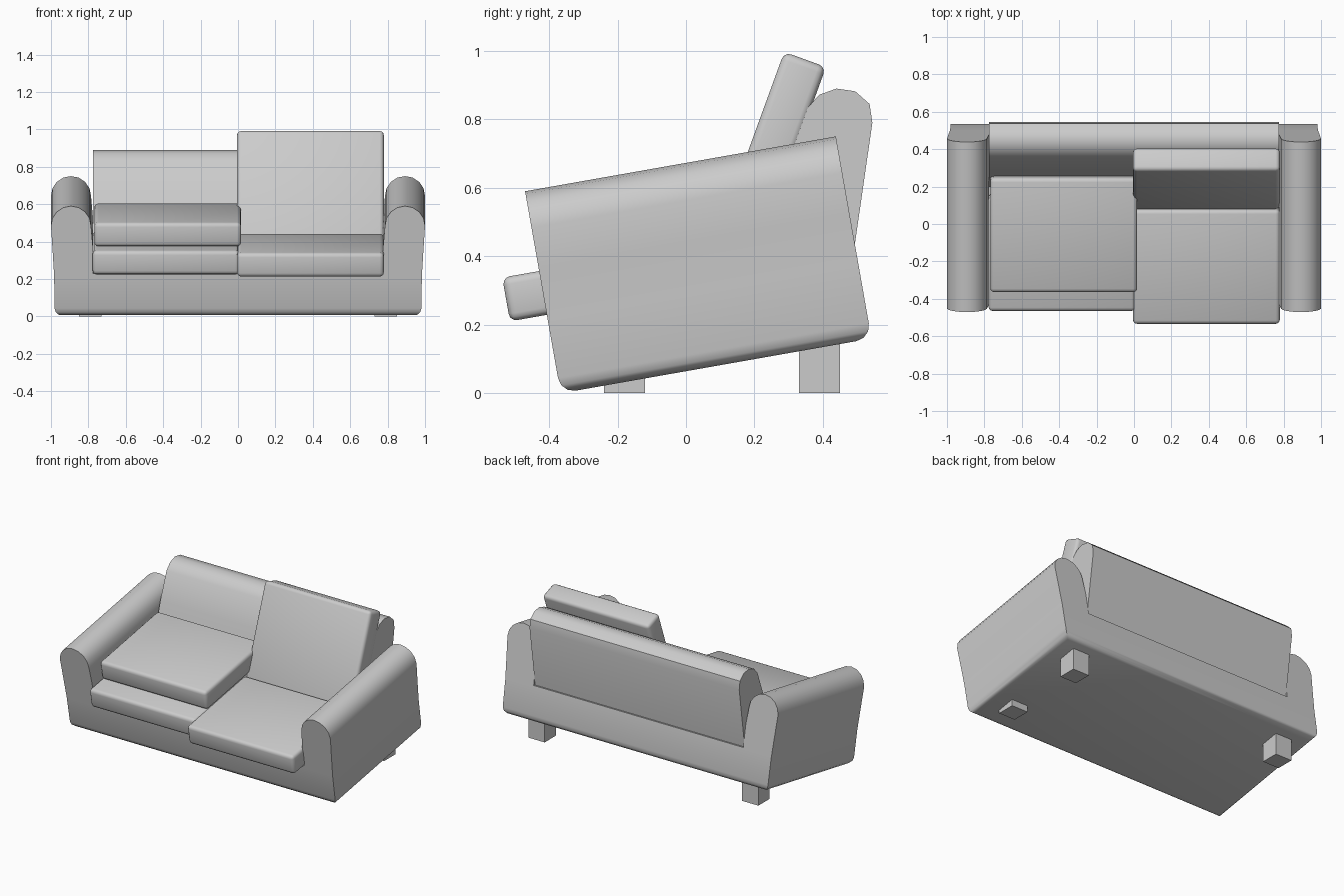
import bpy, bmesh
from math import radians, sin, cos, pi
from mathutils import Matrix

cube = bpy.data.objects.get("Cube")
if cube:
    bpy.data.objects.remove(cube)

grey = bpy.data.materials.new("grey fabric")
grey.use_nodes = True
COLOUR = (0.6, 0.6, 0.6, 1)
grey.diffuse_color = COLOUR
grey.node_tree.nodes["Principled BSDF"].inputs["Base Color"].default_value = COLOUR

# The whole sofa body leans forward on its short front leg
TILT = Matrix.Translation((0, 0.088, 0.079)) @ Matrix.Rotation(radians(10), 4, "X")


def finish(name, bm, matrix, smooth=True):
    bmesh.ops.recalc_face_normals(bm, faces=bm.faces)
    mesh = bpy.data.meshes.new(name)
    bm.to_mesh(mesh)
    bm.free()
    mesh.materials.append(grey)
    obj = bpy.data.objects.new(name, mesh)
    bpy.context.collection.objects.link(obj)
    obj.matrix_world = matrix
    if smooth:
        bpy.ops.object.select_all(action="DESELECT")
        obj.select_set(True)
        bpy.context.view_layer.objects.active = obj
        bpy.ops.object.shade_smooth_by_angle(angle=radians(40))
    return obj


def prism(points, offset):
    """Extrude a closed outline of 3D points along an offset."""
    bm = bmesh.new()
    face = bm.faces.new([bm.verts.new(p) for p in points])
    new = bmesh.ops.extrude_face_region(bm, geom=[face])["geom"]
    bmesh.ops.translate(bm, vec=offset,
                        verts=[v for v in new if isinstance(v, bmesh.types.BMVert)])
    return bm


def box(name, size, matrix, bevel=0):
    bm = bmesh.new()
    bmesh.ops.create_cube(bm, size=1, matrix=Matrix.Diagonal((*size, 1)))
    if bevel:
        bmesh.ops.bevel(bm, geom=bm.edges[:], offset=bevel, segments=3,
                        profile=0.5, affect="EDGES")
    return finish(name, bm, matrix, bevel > 0)


# Base and arms: one U-shaped profile with rounded arm tops
DEPTH = 0.923
arc = [(0.893 + 0.107 * cos(i * pi / 8), 0.493 + 0.107 * sin(i * pi / 8)) for i in range(9)]
half = [(0.98, 0), (0.983, 0.22), (0.992, 0.37)] + arc + [(0.776, 0.38), (0.775, 0.233)]
outline = half + [(-x, z) for x, z in reversed(half)]
bm = prism([(x, -DEPTH / 2, z) for x, z in outline], (0, DEPTH, 0))
bottom = [e for e in bm.edges if all(v.co.z < 0.001 for v in e.verts)]
bmesh.ops.bevel(bm, geom=bottom, offset=0.045, segments=3, profile=0.5, affect="EDGES")
finish("base_and_arms", bm, TILT)

# Backrest with a rounded top
back = [(0.46, 0.2), (0.545, 0.79), (0.537, 0.845), (0.495, 0.882), (0.44, 0.89),
        (0.39, 0.872), (0.352, 0.83), (0.285, 0.65), (0.2, 0.35)]
finish("backrest", prism([(-0.775, y, z) for y, z in back], (1.55, 0, 0)), Matrix())

# Cushions: two on the seat, one stacked on top, one propped against the back
CUSHION = (0.785, 0.622, 0.13)
for name, x, y, z in (("left_seat_cushion", 0.387, -0.26, 0.298),
                      ("right_seat_cushion", -0.385, -0.19, 0.298),
                      ("stacked_cushion", -0.376, -0.065, 0.428)):
    box(name, CUSHION, TILT @ Matrix.Translation((x, y, z)), 0.022)
lean = Matrix.Translation((0.387, 0.242, 0.683)) @ Matrix.Rotation(radians(70), 4, "X")
box("propped_cushion", CUSHION, lean, 0.022)

# Legs: two at the back, one at the front, the other front one is missing
for name, x, y, height in (("back_left_leg", 0.79, 0.39, 0.2),
                           ("back_right_leg", -0.79, 0.39, 0.2),
                           ("front_left_leg", 0.79, -0.18, 0.1)):
    box(name, (0.12, 0.12, height), Matrix.Translation((x, y, height / 2)))
